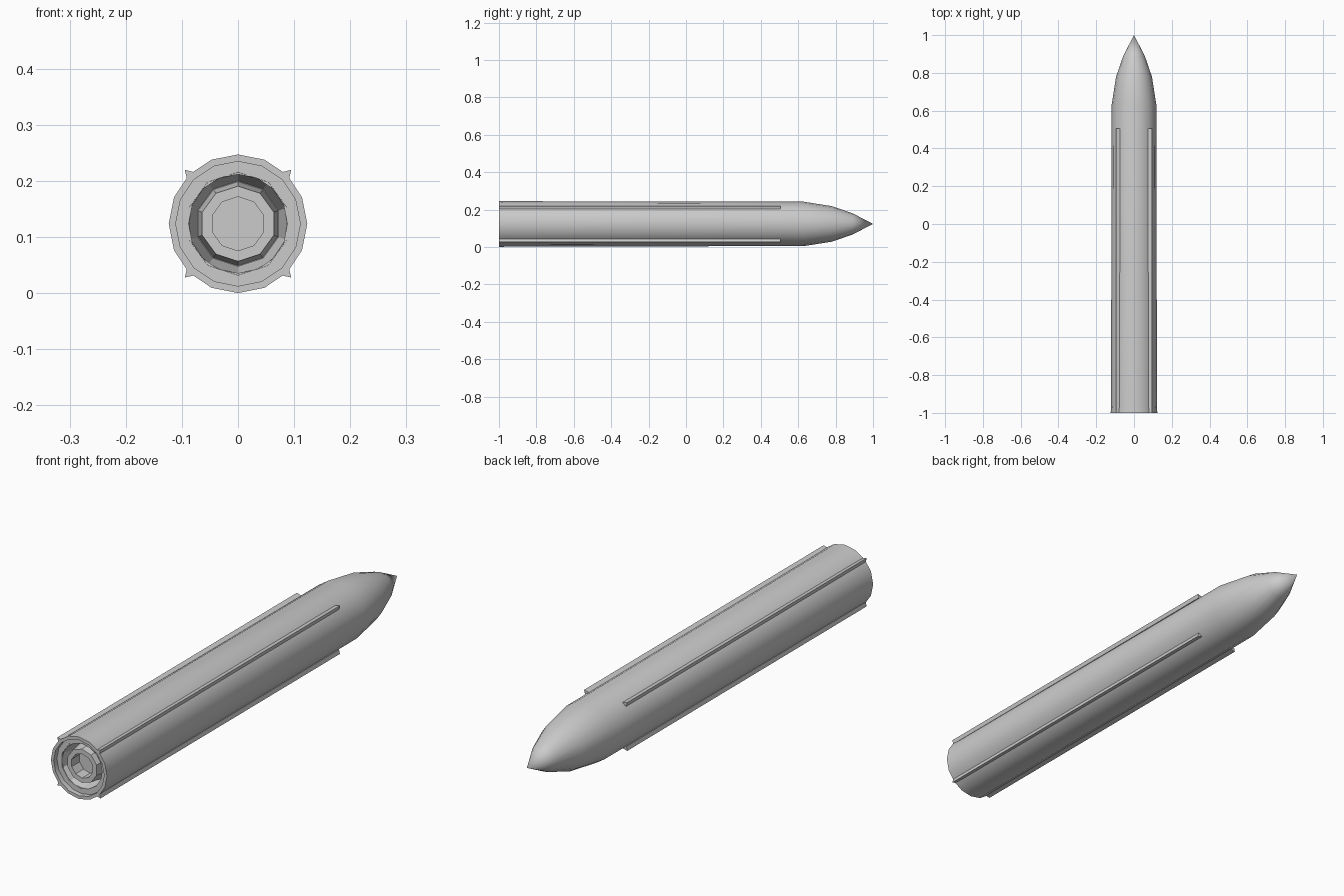
import bpy, bmesh
from math import sin, cos, pi, radians

if "Cube" in bpy.data.objects:
    bpy.data.objects.remove(bpy.data.objects["Cube"])

CZ = 0.1235  # height of the long axis


def finish(bm, name, smooth_angle=None):
    bmesh.ops.remove_doubles(bm, verts=bm.verts, dist=1e-6)
    bmesh.ops.recalc_face_normals(bm, faces=bm.faces)
    mesh = bpy.data.meshes.new(name)
    bm.to_mesh(mesh)
    bm.free()
    ob = bpy.data.objects.new(name, mesh)
    bpy.context.collection.objects.link(ob)
    if smooth_angle:
        bpy.ops.object.select_all(action='DESELECT')
        ob.select_set(True)
        bpy.context.view_layer.objects.active = ob
        bpy.ops.object.shade_smooth_by_angle(angle=radians(smooth_angle))
    return ob


def lathe(name, profile, sides, smooth_angle):
    """Revolve (radius, y) points about the long axis."""
    bm = bmesh.new()
    rings = []
    for r, y in profile:
        if r == 0:
            rings.append([bm.verts.new((0, y, CZ))])
        else:
            rings.append([bm.verts.new((r * sin(2 * pi * i / sides), y,
                                        CZ + r * cos(2 * pi * i / sides)))
                          for i in range(sides)])
    for a, b in zip(rings, rings[1:]):
        for i in range(sides):
            j = (i + 1) % sides
            if len(a) == 1:
                bm.faces.new((a[0], b[i], b[j]))
            elif len(b) == 1:
                bm.faces.new((a[i], b[0], a[j]))
            else:
                bm.faces.new((a[i], b[i], b[j], a[j]))
    return finish(bm, name, smooth_angle)


# Hull with pointed nose and a recessed step inside the tail rim
lathe("hull", [(0, 1), (0.057, 0.89), (0.095, 0.78), (0.1185, 0.63),
               (0.1215, -0.96), (0.1235, -1), (0.111, -1), (0.111, -0.98),
               (0.088, -0.98)], 16, 35)

# Tapered engine well with the nozzle standing in it
lathe("engine_well", [(0.092, -0.981), (0.076, -0.92), (0.074, -0.92)], 10, 20)
lathe("nozzle", [(0.075, -0.92), (0.067, -0.98), (0.048, -0.98),
                 (0.048, -0.93), (0, -0.93)], 10, 20)

# Four long ridges along the hull
SECTION = [(0.095, 0.096), (0.074, 0.091), (0.074, 0.074), (0.091, 0.08)]
for side, sx in (("right", 1), ("left", -1)):
    for level, sz in (("upper", 1), ("lower", -1)):
        bm = bmesh.new()
        tail, tip = [[bm.verts.new((sx * x, y, CZ + sz * z)) for x, z in SECTION]
                     for y in (-1, 0.505)]
        # keep the tail cap clear of the engine recess
        for v in (tail[2], tip[2]):
            v.co.x, v.co.z = sx * 0.082, CZ + sz * 0.082
        bm.faces.new(tail)
        bm.faces.new(tip)
        for i in range(4):
            j = (i + 1) % 4
            bm.faces.new((tail[i], tail[j], tip[j], tip[i]))
        finish(bm, f"{level}_{side}_ridge")
